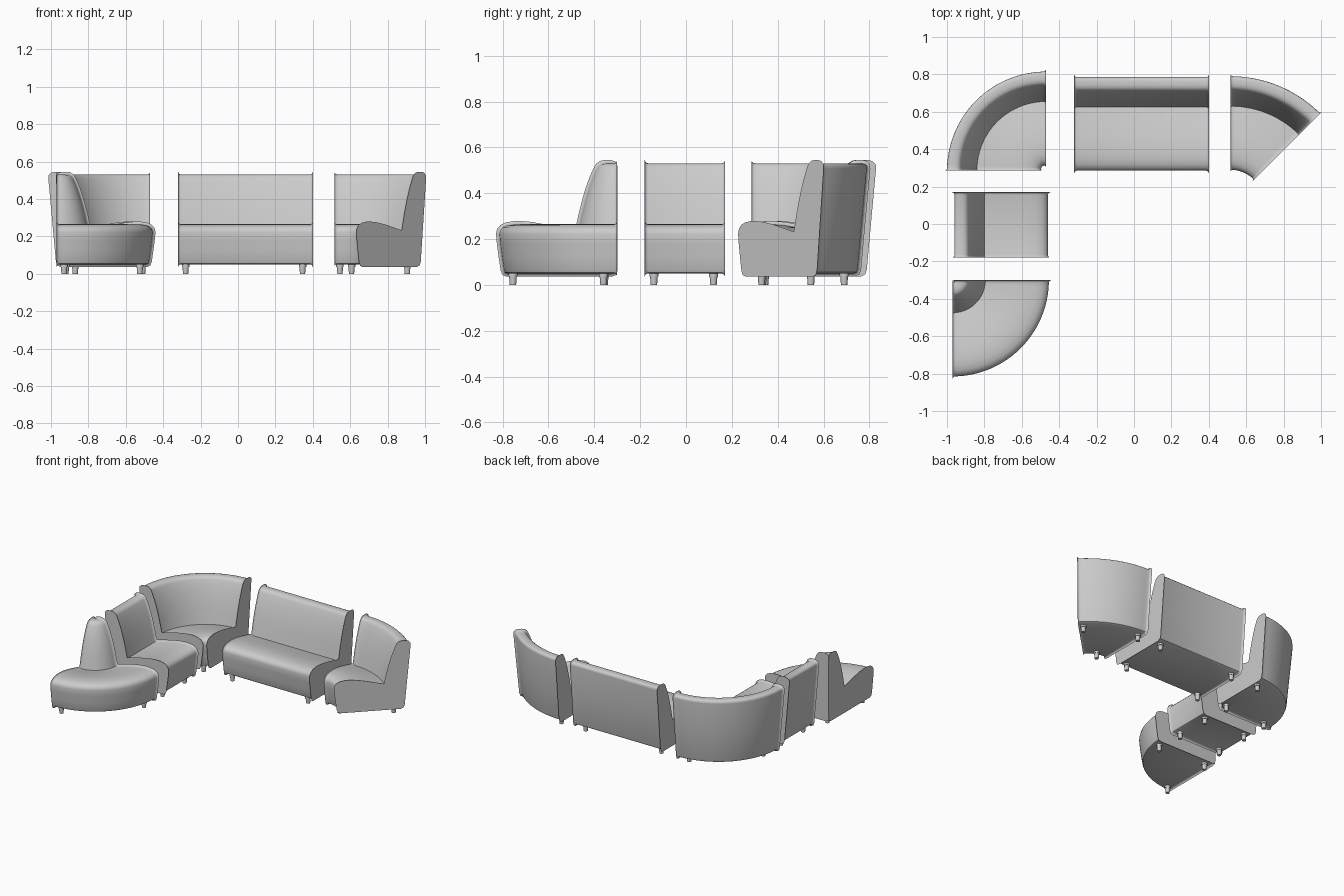
import bpy, bmesh, math
from mathutils import Vector

if "Cube" in bpy.data.objects:
    bpy.data.objects.remove(bpy.data.objects["Cube"])

B = 0.014  # rounding of the upholstered end edges

# Cross-section (u = distance from the seat front, z = height)
FRONT = [(0.035, 0.05), (0.025, 0.054), (0.02, 0.066), (0.012, 0.12), (0.004, 0.18),
         (0.0, 0.222), (0.004, 0.238), (0.014, 0.25), (0.032, 0.259), (0.06, 0.264),
         (0.095, 0.265), (0.14, 0.261), (0.2, 0.25), (0.27, 0.233), (0.34, 0.215),
         (0.35, 0.26), (0.362, 0.315), (0.376, 0.37), (0.391, 0.42), (0.408, 0.468)]
BENCH = FRONT + [(0.425, 0.509), (0.432, 0.521), (0.444, 0.529), (0.458, 0.531), (0.478, 0.531),
                 (0.491, 0.528), (0.499, 0.52), (0.5, 0.508), (0.48, 0.29), (0.46, 0.07),
                 (0.455, 0.056), (0.443, 0.05)]
CONE = FRONT + [(0.425, 0.505), (0.433, 0.519), (0.446, 0.528), (0.462, 0.531),
                (0.485, 0.531), (0.497, 0.527), (0.502, 0.516), (0.502, 0.065),
                (0.499, 0.054), (0.488, 0.05)]


def inset(profile, d):
    """Offset the closed profile inwards by d."""
    pts, out = [Vector(p) for p in profile], []
    for i, p in enumerate(pts):
        a = (p - pts[i - 1]).normalized()
        b = (pts[(i + 1) % len(pts)] - p).normalized()
        n1, n2 = Vector((a.y, -a.x)), Vector((b.y, -b.x))
        out.append(p + (n1 + n2) * d / (1 + n1.dot(n2)))
    return out


def straight(origin, along, back, length):
    o, a, b = Vector(origin), Vector(along), Vector(back)
    return lambda u, s, t: o + a * (s + t * (length - 2 * s)) + b * u


def curved(centre, a0, a1, r0, sign):
    c, a0, a1 = Vector(centre), math.radians(a0), math.radians(a1)

    def place(u, s, t):
        r = r0 + sign * u
        d = min(math.asin(min(s / r, 0.7)), (a1 - a0) * 0.48)
        ang = a0 + d + t * (a1 - a0 - 2 * d)
        return c + Vector((math.cos(ang), math.sin(ang))) * r
    return place


def sweep(name, profile, place, steps):
    """Sweep the profile along a path, with rounded-over ends."""
    ends = []
    for k in range(3):
        a = math.radians(30 * k)
        ends.append((B * (1 - math.sin(a)), B * (1 - math.cos(a))))
    # Each ring is (inset, shift, position along path)
    rings = [(i, s, 0) for i, s in ends]
    rings += [(0, B, k / steps) for k in range(steps + 1)]
    rings += [(i, s, 1) for i, s in reversed(ends)]
    bm = bmesh.new()
    rows = []
    for i, s, t in rings:
        row = []
        for u, z in inset(profile, -i):
            p = place(u, s, t)
            row.append(bm.verts.new((p.x, p.y, z)))
        rows.append(row)
    n = len(profile)
    for ra, rb in zip(rows, rows[1:]):
        for j in range(n):
            k = (j + 1) % n
            bm.faces.new((ra[j], ra[k], rb[k], rb[j]))
    bm.faces.new(rows[0])
    bm.faces.new(rows[-1])
    bmesh.ops.recalc_face_normals(bm, faces=bm.faces)
    finish(name, bm, 42)


def finish(name, bm, angle):
    me = bpy.data.meshes.new(name)
    bm.to_mesh(me)
    bm.free()
    ob = bpy.data.objects.new(name, me)
    bpy.context.collection.objects.link(ob)
    bpy.ops.object.select_all(action='DESELECT')
    ob.select_set(True)
    bpy.context.view_layer.objects.active = ob
    bpy.ops.object.shade_smooth_by_angle(angle=math.radians(angle))


def leg(name, x, y):
    """Short turned foot: a collar on a tapered peg."""
    bm = bmesh.new()
    for r1, r2, z0, z1 in ((0.014, 0.017, 0, 0.04), (0.02, 0.02, 0.036, 0.056)):
        g = bmesh.ops.create_cone(bm, cap_ends=True, segments=24, radius1=r1, radius2=r2, depth=z1 - z0)
        bmesh.ops.translate(bm, verts=g['verts'], vec=(x, y, (z0 + z1) / 2))
    finish(name, bm, 40)


# Upholstered modules
sweep("wide_bench", BENCH, straight((-0.32, 0.285), (1, 0), (0, 1), 0.72), 1)
sweep("narrow_bench", BENCH, straight((-0.46, -0.18), (0, 1), (-1, 0), 0.35), 1)
sweep("inner_corner_bench", BENCH, curved((-0.47, 0.285), 90, 180, 0.03, 1), 32)
sweep("curved_bench", BENCH, curved((0.515, 0.11), 45, 90, 0.18, 1), 20)
sweep("outer_corner_bench", CONE, curved((-0.97, -0.3), -90, 0, 0.515, -1), 32)

# Feet under each module
FEET = {
    "wide_bench": [(x, y) for x in (-0.28, 0.345) for y in (0.335, 0.69)],
    "narrow_bench": [(x, y) for x in (-0.87, -0.525) for y in (-0.14, 0.12)],
    "inner_corner_bench": [(-0.87, 0.33), (-0.51, 0.69), (-0.525, 0.345)],
    "curved_bench": [(0.545, 0.69), (0.905, 0.545), (0.607, 0.33)],
    "outer_corner_bench": [(-0.93, -0.755), (-0.92, -0.355), (-0.525, -0.36)],
}
for module, spots in FEET.items():
    for i, (x, y) in enumerate(spots):
        leg(f"{module}_foot_{i + 1}", x, y)
